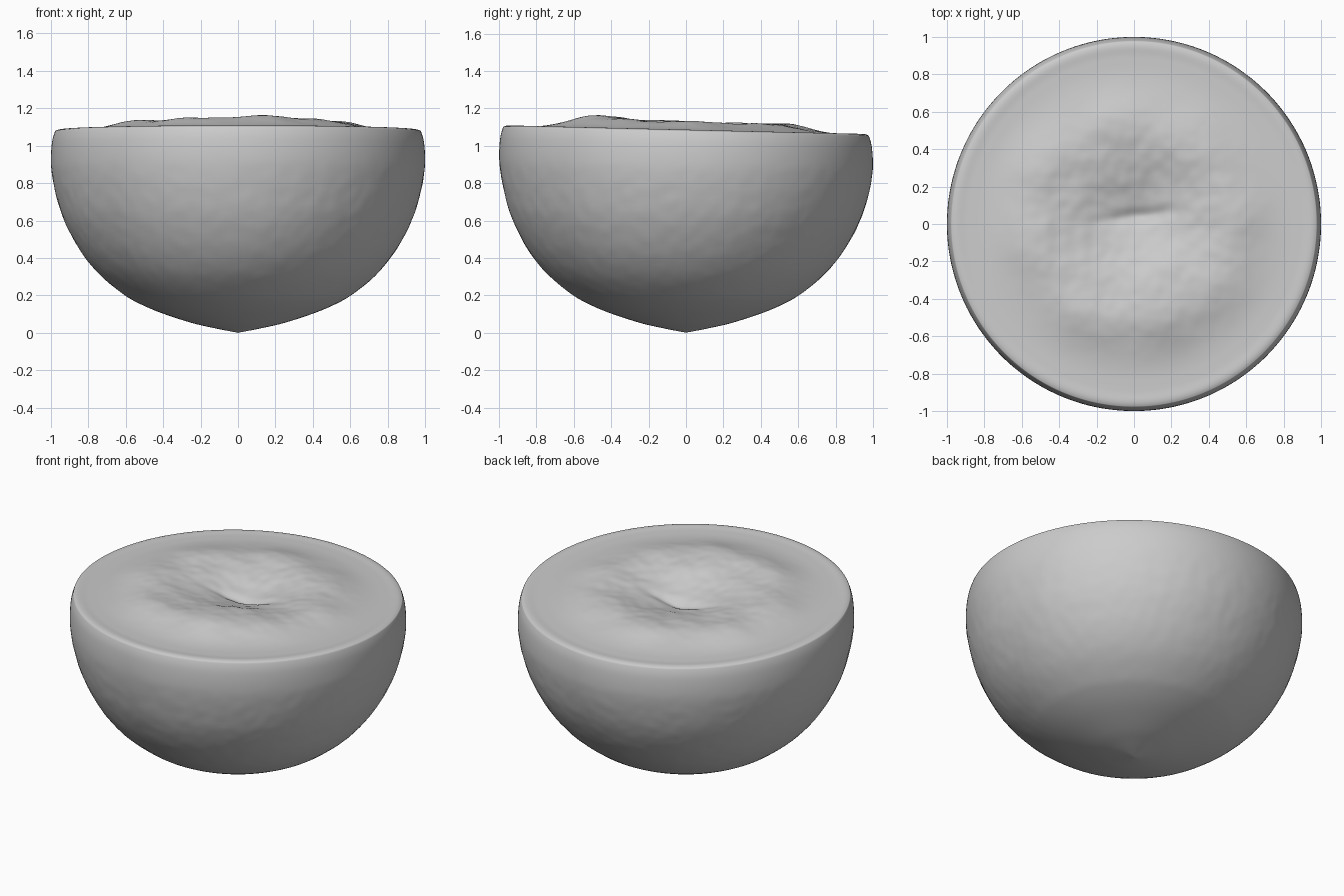
import bpy, bmesh, math
from mathutils import Vector, noise

if "Cube" in bpy.data.objects:
    bpy.data.objects.remove(bpy.data.objects["Cube"])

SEG = 256

# Rind half-profile (radius, height): pointed base, bowl, rounded cut edge
PROFILE = [(0.012, 0.003), (0.04, 0.008), (0.13, 0.026), (0.25, 0.054), (0.42, 0.11),
           (0.54, 0.163), (0.62, 0.212), (0.73, 0.302), (0.82, 0.406), (0.89, 0.52),
           (0.94, 0.63), (0.975, 0.75), (0.995, 0.86), (0.999, 0.94), (0.993, 1.02),
           (0.980, 1.070), (0.970, 1.081), (0.945, 1.086), (0.90, 1.083), (0.85, 1.083)]

# Swollen segments on the cut face: x, y, width, height
LOBES = [(0.15, -0.52, 0.24, 0.036), (-0.30, -0.50, 0.22, 0.032), (-0.60, -0.10, 0.20, 0.034),
         (-0.58, 0.34, 0.20, 0.034), (-0.10, 0.54, 0.24, 0.026), (0.34, 0.42, 0.22, 0.026),
         (0.56, 0.05, 0.20, 0.024), (0.50, -0.34, 0.18, 0.020), (0.14, -0.24, 0.20, 0.026)]


def smooth_step(a, b, v):
    t = max(0.0, min(1.0, (v - a) / (b - a)))
    return t * t * (3 - 2 * t)


def spline(pts, steps):
    """Catmull-Rom curve through the profile points."""
    p = [Vector(q) for q in [pts[0]] + pts + [pts[-1]]]
    out = []
    for i in range(1, len(p) - 2):
        a, b, c, d = p[i - 1:i + 3]
        for k in range(steps):
            t = k / steps
            out.append(0.5 * (2 * b + (c - a) * t + (2 * a - 5 * b + 4 * c - d) * t * t
                              + (3 * b - a - 3 * c + d) * t ** 3))
    return out + [p[-1]]


def tilt(y, z):
    """The cut slopes gently down toward the back."""
    return z - 0.024 * y * smooth_step(0.3, 1.08, z)


def pulp_height(x, y):
    r = math.hypot(x, y)
    # Broad swollen cushion with lobes on it
    lumps = sum(h * math.exp(-((x - a) ** 2 + (y - b) ** 2) / (w * w)) for a, b, w, h in LOBES)
    z = 1.083 + (lumps + 0.026) * (1 - smooth_step(0.5, 0.85, r))
    # Sunken core with a puckered crease along x
    dx, dy = x - 0.02, y - 0.04
    z -= 0.07 * math.exp(-(dx * dx + dy * dy) / 0.07)
    z -= 0.025 * math.exp(-(dx / 0.2) ** 2 - ((dy - 0.12 * dx) / 0.04) ** 2)
    # Fine wrinkles fading toward the edge
    p = Vector((x, y, 0.3))
    n = noise.noise(p * 6) + 0.4 * noise.noise(p * 16)
    return z + 0.009 * n * (1 - smooth_step(0.4, 0.83, r))


def lathe(name, rings, tip, facing):
    """Join rings of points, closing the first ring onto a tip."""
    bm = bmesh.new()
    loops = [[bm.verts.new(p) for p in ring] for ring in rings]
    apex = bm.verts.new(tip)
    for j in range(SEG):
        k = (j + 1) % SEG
        bm.faces.new((apex, loops[0][j], loops[0][k]))
        for lo, hi in zip(loops, loops[1:]):
            bm.faces.new((lo[j], hi[j], hi[k], lo[k]))
    if facing < 0:
        bmesh.ops.reverse_faces(bm, faces=bm.faces)
    mesh = bpy.data.meshes.new(name)
    bm.to_mesh(mesh)
    bm.free()
    mesh.shade_smooth()
    obj = bpy.data.objects.new(name, mesh)
    bpy.context.collection.objects.link(obj)


ANGLES = [2 * math.pi * j / SEG for j in range(SEG)]

# Rind, with faint dimpled skin below the cut edge
rind = []
for r, z in spline(PROFILE, 5):
    ring = []
    for a in ANGLES:
        p = Vector((r * math.cos(a), r * math.sin(a), z))
        dimple = 0.0025 * noise.noise(p * 16) + 0.002 * noise.noise(p * 3)
        s = 1 + dimple * smooth_step(0.05, 0.3, z) * (1 - smooth_step(0.7, 1.0, z))
        ring.append((p.x * s, p.y * s, tilt(p.y, z)))
    rind.append(ring)
lathe("rind", rind, (0, 0, 0), -1)

# Cut face with its swollen segments and sunken core
face = []
for i in range(1, 71):
    r = 0.85 * i / 70
    ring = []
    for a in ANGLES:
        x, y = r * math.cos(a), r * math.sin(a)
        z = 1.083 if i == 70 else pulp_height(x, y)
        ring.append((x, y, tilt(y, z)))
    face.append(ring)
lathe("cut_face", face, (0, 0, pulp_height(0, 0)), 1)
